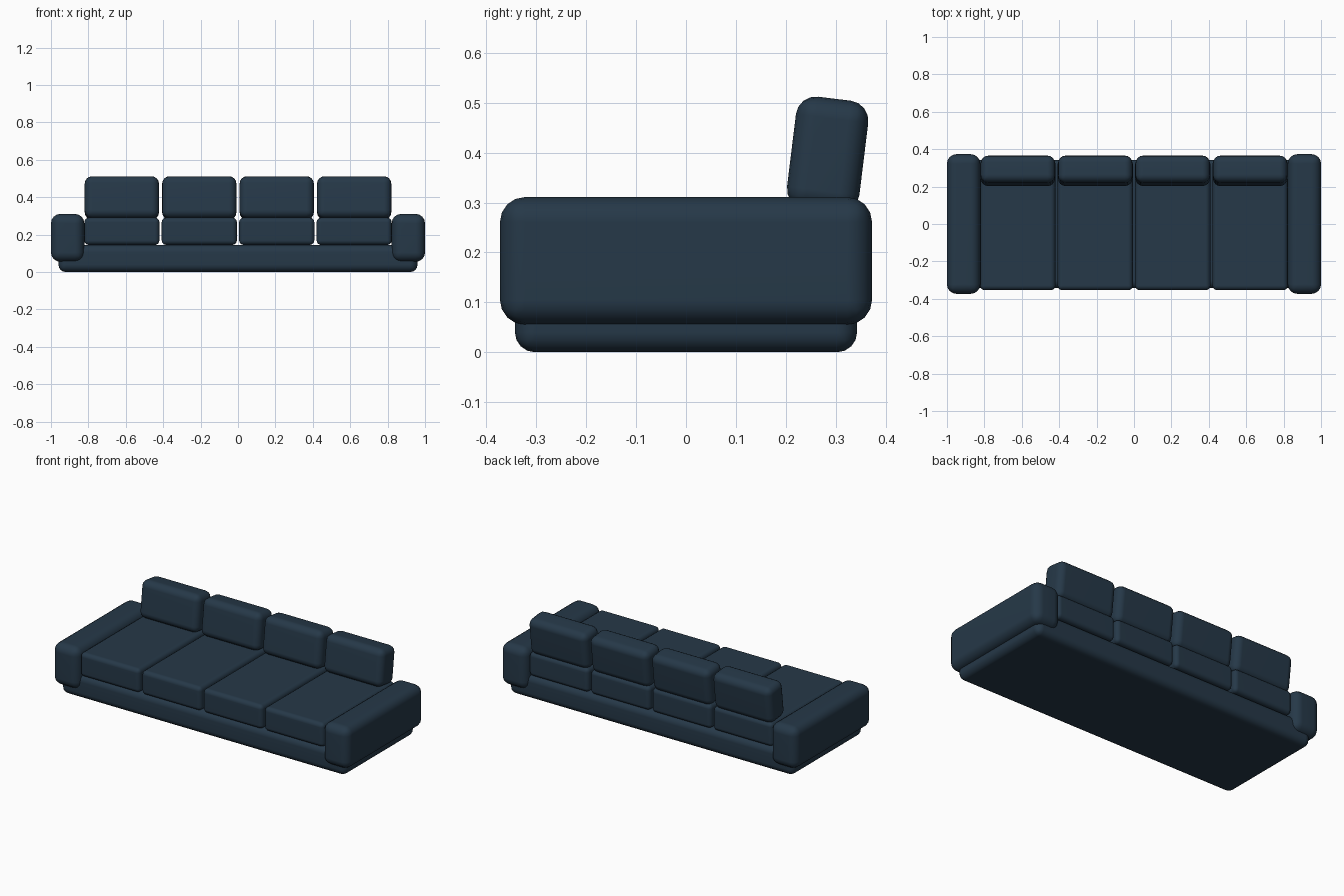
import bpy
from math import radians

default = bpy.data.objects.get("Cube")
if default:
    bpy.data.objects.remove(default, do_unlink=True)

# Single upholstery colour
fabric = bpy.data.materials.new("navy_fabric")
fabric.use_nodes = True
colour = (0.019, 0.040, 0.065, 1)
fabric.diffuse_color = colour
shader = fabric.node_tree.nodes["Principled BSDF"]
shader.inputs["Base Color"].default_value = colour
shader.inputs["Roughness"].default_value = 0.8


def padded_block(name, centre, size, radius, tilt=0):
    """Rounded upholstered box, optionally leaning back."""
    bpy.ops.mesh.primitive_cube_add(size=1, location=centre)
    block = bpy.context.object
    block.name = name
    block.scale = size
    bpy.ops.object.transform_apply(location=False, rotation=False, scale=True)
    block.rotation_euler.x = -radians(tilt)
    block.data.materials.append(fabric)
    bevel = block.modifiers.new("soft_edges", "BEVEL")
    bevel.width = radius
    bevel.segments = 4
    bpy.ops.object.shade_smooth()
    normals = block.modifiers.new("flat_panels", "WEIGHTED_NORMAL")
    normals.keep_sharp = True
    return block


# Plinth under everything
padded_block("base", (0, 0, 0.073), (1.92, 0.686, 0.146), 0.04)

# Armrests
for side, label in ((-1, "right"), (1, "left")):
    padded_block(label + "_armrest", (side * 0.911, 0, 0.183),
                 (0.178, 0.746, 0.256), 0.05)

# Four seat cushions and four leaning back cushions
for i in range(4):
    x = (i - 1.5) * 0.414
    padded_block(f"seat_cushion_{i + 1}", (x, -0.004, 0.218),
                 (0.402, 0.7, 0.146), 0.025)
    padded_block(f"back_cushion_{i + 1}", (x, 0.284, 0.396),
                 (0.397, 0.146, 0.226), 0.04, tilt=7)
